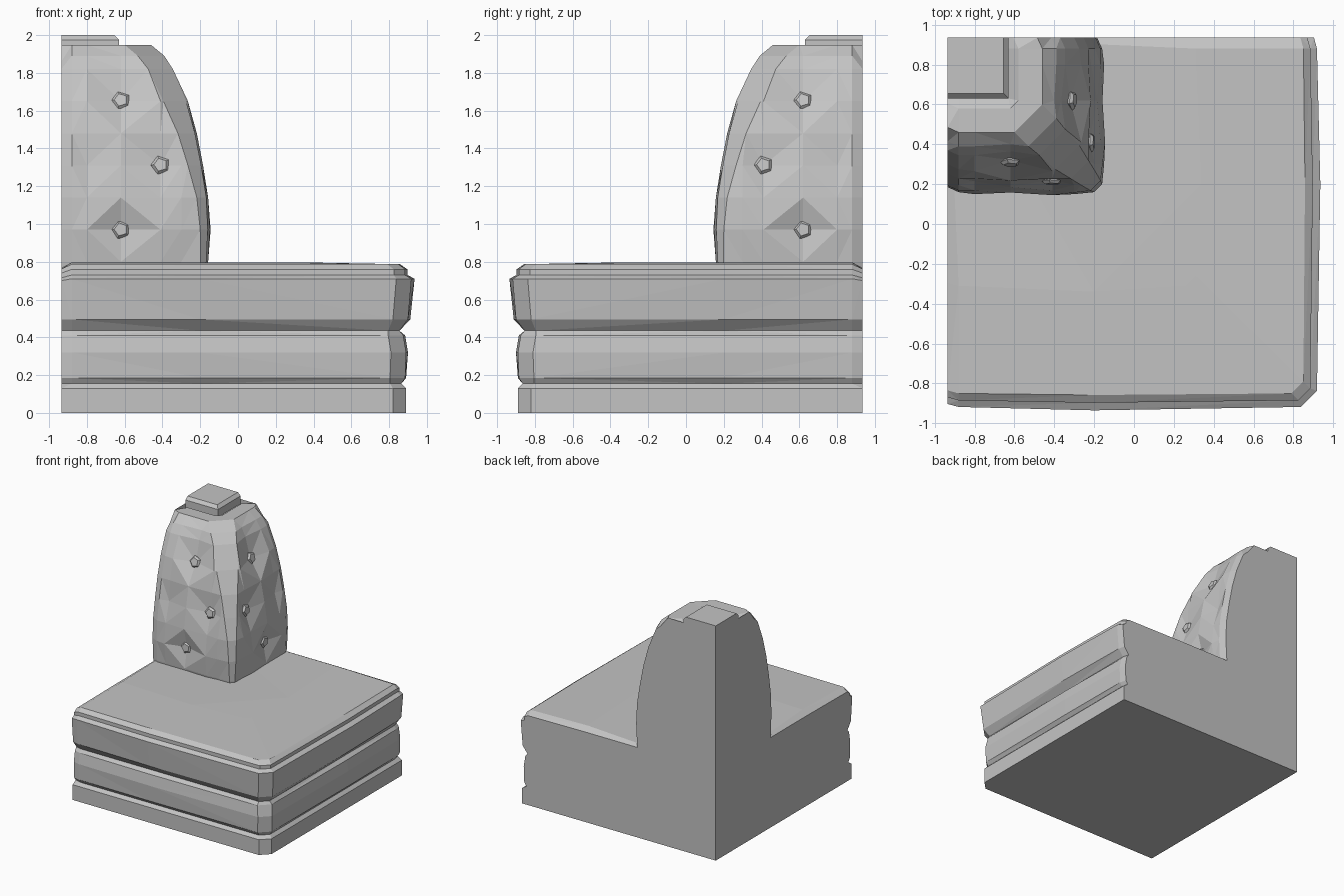
import bpy, bmesh
from mathutils import Matrix, Vector

old = bpy.data.objects.get("Cube")
if old:
    bpy.data.objects.remove(old, do_unlink=True)

GREY = 0.55
BACK = 0.935  # the two flat rear planes meet at (-BACK, BACK)

fabric = bpy.data.materials.new("grey_fabric")
fabric.use_nodes = True
fabric.diffuse_color = (GREY, GREY, GREY, 1)
for node in fabric.node_tree.nodes:
    if node.type == 'BSDF_PRINCIPLED':
        node.inputs["Base Color"].default_value = (GREY, GREY, GREY, 1)


def finish(bm, name):
    bmesh.ops.remove_doubles(bm, verts=bm.verts, dist=0.0005)
    bmesh.ops.recalc_face_normals(bm, faces=bm.faces)
    mesh = bpy.data.meshes.new(name)
    bm.to_mesh(mesh)
    bm.free()
    mesh.materials.append(fabric)
    obj = bpy.data.objects.new(name, mesh)
    bpy.context.collection.objects.link(obj)
    return obj


def swap(p):
    """Mirror across the diagonal that runs through the corner."""
    return Vector((-p[1], -p[0], p[2]))


def ring(edge, chamfer, z, cols, pushes, inset, drop):
    """Square outline with a chamfered front corner, symmetric on the diagonal."""
    half = [Vector((-BACK, -edge + inset, z - drop))]
    for x, push in zip(cols, pushes):
        x = min(x, edge - chamfer)
        half.append(Vector((x, -edge - push, z)))
    half.append(Vector((edge - chamfer, -edge, z)))
    return [Vector((-BACK, BACK, z - drop))] + half + [swap(p) for p in reversed(half)]


def loft(name, rings):
    bm = bmesh.new()
    loops = [[bm.verts.new(p) for p in r] for r in rings]
    count = len(loops[0])
    for low, high in zip(loops, loops[1:]):
        for i in range(count):
            j = (i + 1) % count
            bm.faces.new((low[i], low[j], high[j], high[i]))
    bm.faces.new(loops[0])
    bm.faces.new(loops[-1])
    bmesh.ops.remove_doubles(bm, verts=bm.verts, dist=0.0005)
    bmesh.ops.dissolve_degenerate(bm, dist=0.0005, edges=bm.edges)
    bmesh.ops.triangulate(bm, faces=bm.faces)
    return finish(bm, name)


# Plinth, lower cushion and seat cushion: edge, chamfer, height, bow, end drop
tiers = [
    (0.89, 0.07, 0.0, 0, 0),
    (0.89, 0.07, 0.13, 0, 0),
    (0.865, 0.06, 0.155, 0, 0),
    (0.885, 0.08, 0.185, 0.005, 0),
    (0.89, 0.08, 0.32, 0.01, 0),
    (0.875, 0.08, 0.41, 0.01, 0),
    (0.855, 0.06, 0.435, 0, 0),
    (0.9, 0.08, 0.495, 0.012, 0),
    (0.918, 0.08, 0.71, 0.017, 0.01),
    (0.885, 0.06, 0.73, 0.012, 0.015),
    (0.885, 0.06, 0.76, 0.012, 0.02),
    (0.85, 0.06, 0.787, 0.008, 0.025),
    (0.31, 0.05, 0.797, 0.03, 0.03),
]
loft("seat_base", [
    ring(e, c, z, (-0.88, -0.2), (0, bow), 0.015 if z > 0.14 else 0, drop)
    for e, c, z, bow, drop in tiers])

# Tufted backrest: setback, chamfer, height, outward push at each column
columns = (-0.88, -0.8, -0.62, -0.41, -0.3)
levels = [
    (0.18, 0.03, 0.7, (0, 0, 0, 0, 0)),
    (0.168, 0.03, 0.8, (0, 0, 0, 0.01, 0)),
    (0.16, 0.04, 0.97, (0, 0.01, -0.04, 0.015, 0.01)),
    (0.168, 0.05, 1.14, (0, 0, 0.01, 0, 0.01)),
    (0.195, 0.07, 1.31, (0, -0.02, 0.01, -0.03, 0)),
    (0.228, 0.09, 1.48, (0, 0, 0.01, 0, 0)),
    (0.275, 0.12, 1.65, (0, 0.01, -0.045, 0.01, 0)),
    (0.345, 0.13, 1.82, (0, 0, -0.02, 0, 0)),
    (0.39, 0.14, 1.89, (0, 0, -0.01, 0, 0)),
    (0.46, 0.14, 1.948, (0, 0, 0, 0, 0)),
    (0.58, 0.04, 1.945, (0, 0, 0, 0, 0)),
    (0.63, 0.0, 1.91, (0, 0, 0, 0, 0)),
]
loft("backrest_cushion", [
    ring(-s, c, z, columns, push, 0.025, 0.03 if 1.85 < z < 1.947 else 0)
    for s, c, z, push in levels])

# Square cap of the corner post
bm = bmesh.new()
low, mid, top = [
    [bm.verts.new(p) for p in ((-BACK, BACK, z), (-BACK, s, z), (-s, s, z), (-s, BACK, z))]
    for z, s in ((1.85, 0.63), (1.975, 0.63), (2.0, 0.655))]
for a, b in ((low, mid), (mid, top)):
    for i in range(4):
        j = (i + 1) % 4
        bm.faces.new((a[i], a[j], b[j], b[i]))
bm.faces.new(low)
bm.faces.new(top)
finish(bm, "post_cap")


# Five-sided buttons sitting in the tufts, on both inner faces
def button(name, place, facing):
    bm = bmesh.new()
    turn = facing.to_track_quat('Z', 'Y').to_matrix().to_4x4()
    spin = Matrix.Rotation(0.3, 4, 'Z')
    for r1, r2, start, depth in ((0.052, 0.052, -0.02, 0.03), (0.052, 0.036, 0.01, 0.015)):
        lift = Matrix.Translation((0, 0, start + depth / 2))
        bmesh.ops.create_cone(bm, cap_ends=True, segments=5, radius1=r1, radius2=r2,
                              depth=depth, matrix=Matrix.Translation(place) @ turn @ spin @ lift)
    finish(bm, name)


spots = [("lower", -0.62, 0.2, 0.97, 0.05),
         ("middle", -0.41, 0.225, 1.31, 0.15),
         ("upper", -0.62, 0.32, 1.65, 0.3)]
for label, x, y, z, tilt in spots:
    place, facing = Vector((x, y, z)), Vector((0, -1, tilt))
    button("front_button_" + label, place, facing)
    button("side_button_" + label, swap(place), swap(facing))
